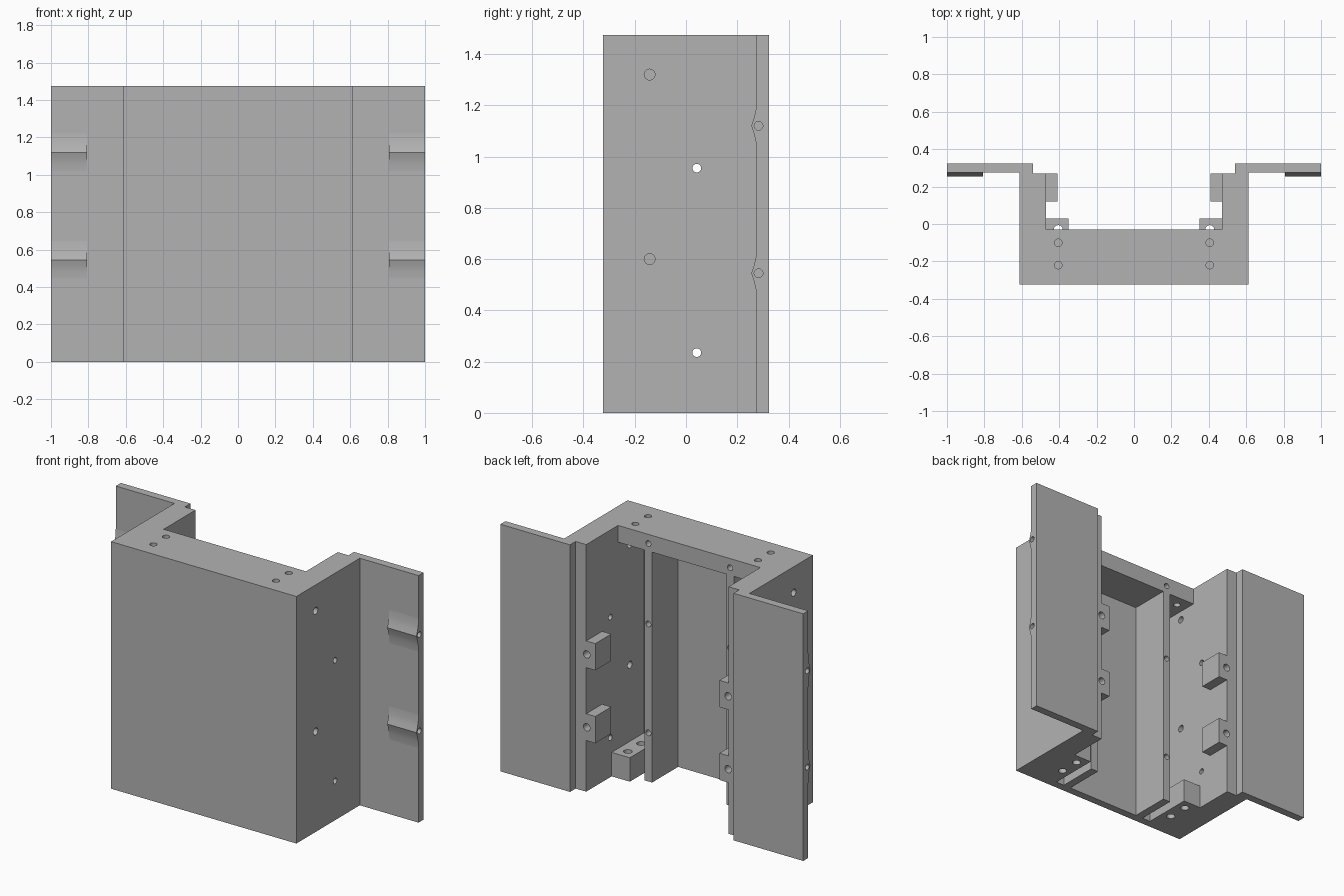
import bpy, bmesh, math
from mathutils import Matrix, Vector

old = bpy.data.objects.get("Cube")
if old:
    bpy.data.objects.remove(old, do_unlink=True)

GREY = (0.45, 0.45, 0.45, 1)
mat = bpy.data.materials.new("plain grey")
mat.use_nodes = True
mat.diffuse_color = GREY
mat.node_tree.nodes["Principled BSDF"].inputs["Base Color"].default_value = GREY

H = 1.475                    # full height
FRONT, BACK = -0.323, 0.323  # depth limits
INNER = 0.47                 # inner face of the side walls
LEDGE = -0.03                # back face of the top plate and ribs
FACE = -0.275                # inner face of the front wall
STEP = 0.27                  # back face of the side walls
FLANGE = 0.275               # front face of the flanges
parts = []


def finish(name, bm, keep=True):
    bmesh.ops.recalc_face_normals(bm, faces=bm.faces)
    mesh = bpy.data.meshes.new(name)
    bm.to_mesh(mesh)
    bm.free()
    ob = bpy.data.objects.new(name, mesh)
    bpy.context.collection.objects.link(ob)
    mesh.materials.append(mat)
    if keep:
        parts.append(ob)
    return ob


def prism(name, points, offset):
    """Extrude a closed outline along the offset."""
    bm = bmesh.new()
    face = bm.faces.new([bm.verts.new(p) for p in points])
    out = bmesh.ops.extrude_face_region(bm, geom=[face])
    verts = [v for v in out["geom"] if isinstance(v, bmesh.types.BMVert)]
    bmesh.ops.translate(bm, verts=verts, vec=offset)
    return finish(name, bm)


def box(name, x0, x1, y0, y1, z0, z1):
    outline = [(x0, y0, z0), (x1, y0, z0), (x1, y1, z0), (x0, y1, z0)]
    return prism(name, outline, (0, 0, z1 - z0))


def drill(bm, start, end, radius):
    a, b = Vector(start), Vector(end)
    turn = (b - a).to_track_quat("Z", "Y").to_matrix().to_4x4()
    bmesh.ops.create_cone(bm, cap_ends=True, segments=24, radius1=radius,
                          radius2=radius, depth=(b - a).length,
                          matrix=Matrix.Translation((a + b) / 2) @ turn)


# Front wall, side walls and flanges as one folded section
half = [(0.612, FRONT), (0.612, FLANGE), (1, FLANGE), (1, BACK),
        (0.54, BACK), (0.54, STEP), (INNER, STEP), (INNER, FACE)]
section = half + [(-x, y) for x, y in reversed(half)]
prism("channel_shell", [(x, y, 0) for x, y in section], (0, 0, H))

# Plate closing the top
box("top_plate", -INNER, INNER, FACE, LEDGE, H - 0.1, H)

lug_heights = (0.385, 0.82)
bump_heights = (0.545, 1.12)
bump = [(-0.1, 0), (-0.06, 0.003), (-0.03, 0.01), (0, 0.02),
        (0.03, 0.01), (0.06, 0.003), (0.1, 0)]

for side, s in (("left", 1), ("right", -1)):
    def sbox(name, x0, x1, *rest):
        xs = sorted((s * x0, s * x1))
        return box(f"{side}_{name}", xs[0], xs[1], *rest)

    # Inner rib, bottom screw block and lugs
    sbox("rib", 0.245, 0.295, FACE, LEDGE, 0, H - 0.1)
    sbox("bottom_block", 0.35, INNER, FACE, 0.03, 0, 0.143)
    for name, z in zip(("lower", "upper"), lug_heights):
        sbox(name + "_lug", 0.41, INNER, 0.12, STEP, z - 0.08, z + 0.08)

    # Raised bumps around the flange edge holes
    for name, z in zip(("lower", "upper"), bump_heights):
        pts = [(s * 0.807, FLANGE - d, z + h) for h, d in bump]
        pts += [(s * 0.807, FLANGE + 0.003, z + h) for h in (0.1, -0.1)]
        prism(f"{side}_{name}_flange_bump", pts, (s * 0.193, 0, 0))

# All drilled holes in one cutter
bm = bmesh.new()
for s in (1, -1):
    for y in (-0.1, -0.22):
        drill(bm, (s * 0.405, y, H - 0.15), (s * 0.405, y, H + 0.05), 0.02)
    for y in (LEDGE, -0.155):
        drill(bm, (s * 0.405, y, -0.05), (s * 0.405, y, 0.17), 0.024)
    for y, z, r in ((0.042, 0.235, 0.017), (0.042, 0.955, 0.017),
                    (-0.142, 0.6, 0.021), (-0.142, 1.32, 0.021)):
        drill(bm, (s * 0.44, y, z), (s * 0.65, y, z), r)
    for z in (0.29, 0.94, 1.42):
        drill(bm, (s * 0.27, LEDGE - 0.15, z), (s * 0.27, 0, z), 0.017)
    for z in lug_heights:
        drill(bm, (s * 0.467, 0.13, z), (s * 0.467, 0.3, z), 0.022)
    for z in bump_heights:
        drill(bm, (s * 0.85, 0.283, z), (s * 1.05, 0.283, z), 0.017)
cutter = finish("hole_cutter", bm, keep=False)
cutter.hide_render = True

# Cut the holes and keep edges crisp
for ob in parts:
    bpy.ops.object.select_all(action="DESELECT")
    ob.select_set(True)
    bpy.context.view_layer.objects.active = ob
    mod = ob.modifiers.new("holes", "BOOLEAN")
    mod.operation = "DIFFERENCE"
    mod.solver = "EXACT"
    mod.object = cutter
    bpy.ops.object.modifier_apply(modifier=mod.name)
    bpy.ops.object.shade_smooth_by_angle(angle=math.radians(25))

bpy.data.objects.remove(cutter, do_unlink=True)
